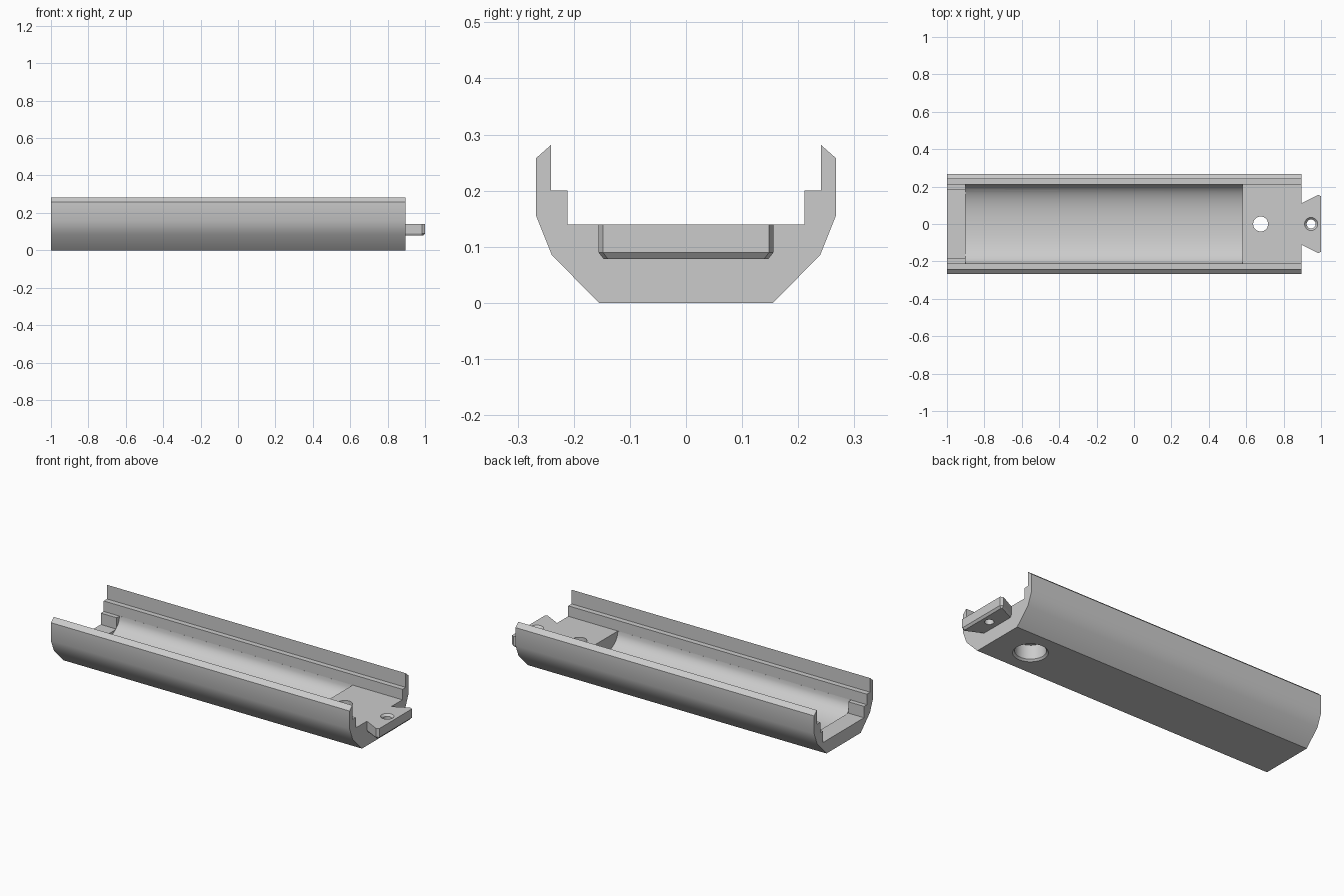
import bpy, bmesh, math

cube = bpy.data.objects.get("Cube")
if cube:
    bpy.data.objects.remove(cube, do_unlink=True)

grey = bpy.data.materials.new("plain grey")
grey.use_nodes = True
colour = (0.6, 0.6, 0.6, 1)
grey.diffuse_color = colour
grey.node_tree.nodes["Principled BSDF"].inputs["Base Color"].default_value = colour


def loft(name, rings):
    """Closed solid through matching rings of 3D points."""
    bm = bmesh.new()
    loops = [[bm.verts.new(p) for p in ring] for ring in rings]
    n = len(loops[0])
    for a, b in zip(loops, loops[1:]):
        for i in range(n):
            j = (i + 1) % n
            bm.faces.new((a[i], a[j], b[j], b[i]))
    bm.faces.new(loops[0][::-1])
    bm.faces.new(loops[-1])
    bmesh.ops.recalc_face_normals(bm, faces=bm.faces)
    mesh = bpy.data.meshes.new(name)
    bm.to_mesh(mesh)
    bm.free()
    mesh.materials.append(grey)
    obj = bpy.data.objects.new(name, mesh)
    bpy.context.collection.objects.link(obj)
    return obj


def extrude_x(name, profile, x0, x1):
    return loft(name, [[(x, y, z) for y, z in profile] for x in (x0, x1)])


def turned(name, x, steps, sides=32):
    """Round solid on a vertical axis from (radius, height) steps."""
    turn = [2 * math.pi * i / sides for i in range(sides)]
    return loft(name, [[(x + r * math.cos(t), r * math.sin(t), z) for t in turn]
                       for r, z in steps])


def combine(target, other, operation):
    mod = target.modifiers.new(other.name, "BOOLEAN")
    mod.operation, mod.solver, mod.object = operation, "EXACT", other
    bpy.context.view_layer.objects.active = target
    bpy.ops.object.modifier_apply(modifier=mod.name)
    bpy.data.objects.remove(other, do_unlink=True)


# Body: stepped channel section with a rounded underside
half = [(0.155, 0), (0.239, 0.085), (0.267, 0.155), (0.267, 0.258),
        (0.241, 0.281), (0.241, 0.20), (0.211, 0.20), (0.211, 0.14)]
section = half + [(-y, z) for y, z in reversed(half)]
body = extrude_x("channel_body", section, -1, 0.895)

# Connector tab: flared plate with a chamfered underside
edge = [(0.86, 0.11), (0.895, 0.11), (0.985, 0.156), (1, 0.148)]
outline = edge + [(x, -y) for x, y in reversed(edge)]
tab = loft("connector_tab", [
    [(min(x, 0.99), y * 0.94, 0.078) for x, y in outline],
    [(x, y, 0.09) for x, y in outline],
    [(x, y, 0.14) for x, y in outline]])
combine(body, tab, "UNION")

# Long trough with full, rounded lower corners
trough = [(0.2108, 0.18)]
for i in range(25):
    c, s = math.cos(math.pi * i / 24), math.sin(math.pi * i / 24)
    trough.append((math.copysign(0.2108 * abs(c) ** 0.9, c), 0.14 - 0.105 * abs(s) ** 0.9))
trough.append((-0.2108, 0.18))
combine(body, extrude_x("trough_cutter", trough, -0.9, 0.58), "DIFFERENCE")

# Flat-bottomed slot in the open end
slot = [(-0.185, 0.075), (0.185, 0.075), (0.185, 0.18), (-0.185, 0.18)]
combine(body, extrude_x("slot_cutter", slot, -1.1, -0.9), "DIFFERENCE")

# Counterbored hole in the platform and countersunk hole in the tab
combine(body, turned("platform_hole", 0.677, [
    (0.1, -0.01), (0.08, 0.01), (0.08, 0.09), (0.04, 0.09), (0.04, 0.2)]), "DIFFERENCE")
combine(body, turned("tab_hole", 0.947, [
    (0.024, 0.05), (0.024, 0.128), (0.036, 0.141), (0.036, 0.2)]), "DIFFERENCE")

# Smooth curved walls, keep hard edges
bpy.ops.object.select_all(action="DESELECT")
body.select_set(True)
bpy.context.view_layer.objects.active = body
bpy.ops.object.shade_smooth_by_angle(angle=math.radians(30))
